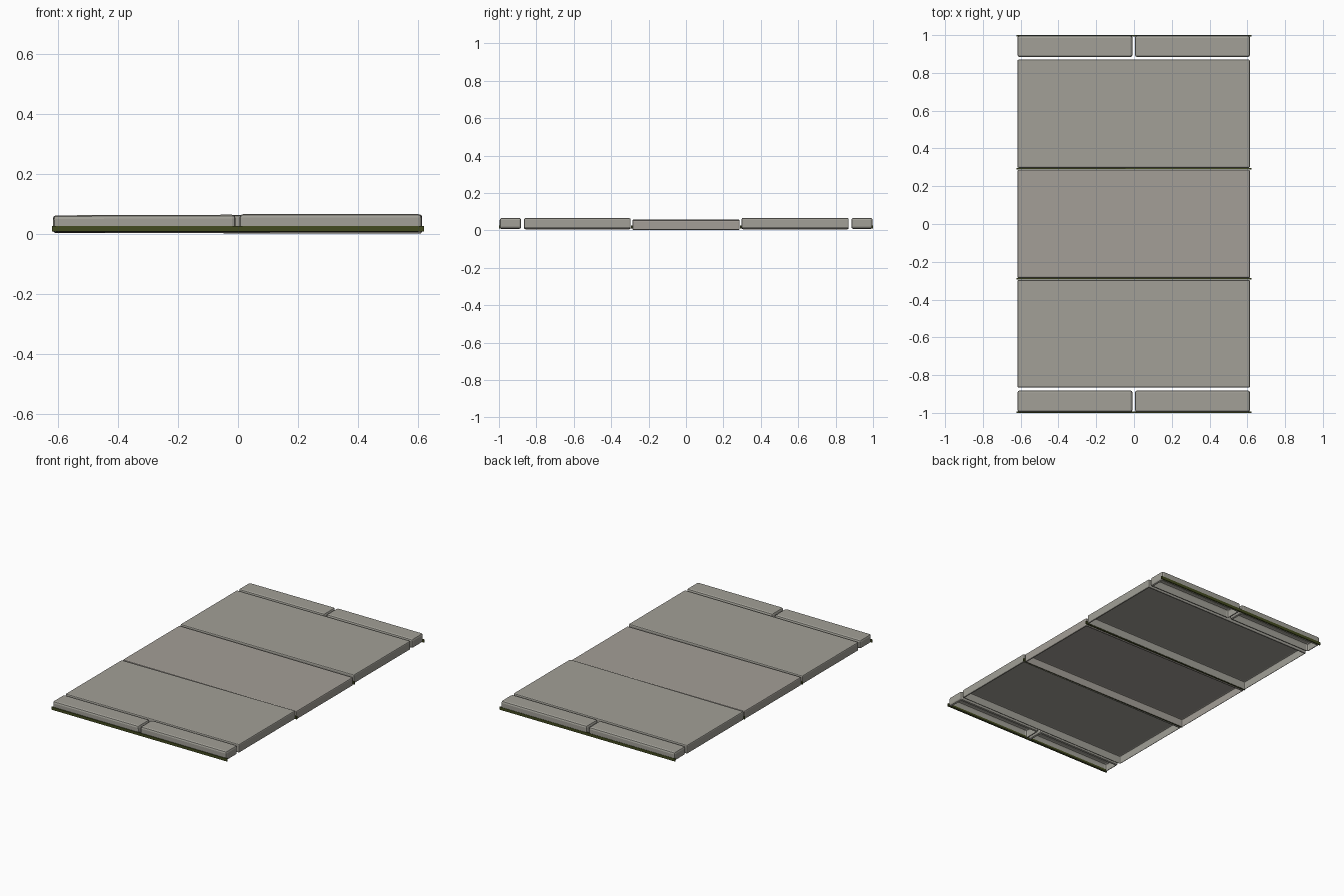
import bpy, bmesh, math

if "Cube" in bpy.data.objects:
    bpy.data.objects.remove(bpy.data.objects["Cube"])


def material(name, rgb):
    m = bpy.data.materials.new(name)
    m.diffuse_color = (*rgb, 1)
    m.use_nodes = True
    m.node_tree.nodes["Principled BSDF"].inputs["Base Color"].default_value = m.diffuse_color
    return m


STONE = material("grey stone", (0.36, 0.35, 0.31))
WARM = material("warm grey stone", (0.37, 0.345, 0.31))
MOSS = material("dark moss green", (0.055, 0.068, 0.014))


def finish(bm, name, mat, loc, rot=(0, 0, 0)):
    me = bpy.data.meshes.new(name)
    bm.to_mesh(me)
    bm.free()
    me.materials.append(mat)
    ob = bpy.data.objects.new(name, me)
    ob.location = loc
    ob.rotation_euler = [math.radians(a) for a in rot]
    bpy.context.collection.objects.link(ob)
    return ob


def box(size):
    bm = bmesh.new()
    bmesh.ops.create_cube(bm, size=1)
    bmesh.ops.scale(bm, vec=size, verts=bm.verts)
    return bm


def slab(name, x0, x1, y0, y1, z0, z1, mat, bevel, rot=(0, 0, 0)):
    """Chamfered stone shell, open underneath."""
    bm = box((x1 - x0, y1 - y0, z1 - z0))
    bmesh.ops.bevel(bm, geom=bm.edges[:], offset=bevel, segments=2,
                    profile=0.5, affect='EDGES')
    bm.normal_update()
    under = [f for f in bm.faces if f.normal.z < -0.95]
    bmesh.ops.delete(bm, geom=under, context='FACES')
    return finish(bm, name, mat, ((x0 + x1) / 2, (y0 + y1) / 2, (z0 + z1) / 2), rot)


# Three large paving slabs, each settled at a slight tilt
slab("front_slab", -0.617, 0.614, -0.866, -0.296, 0.008, 0.063, STONE, 0.007, (0, -0.2, 0))
slab("middle_slab", -0.617, 0.614, -0.286, 0.287, 0.003, 0.057, WARM, 0.007, (0, 0.14, 0))
slab("back_slab", -0.617, 0.614, 0.297, 0.870, 0.008, 0.064, STONE, 0.007, (0, -0.2, 0))

# Pairs of kerb stones at both ends
for end, y0, y1 in (("front", -0.996, -0.881), ("back", 0.884, 0.998)):
    slab(end + "_kerb_left", -0.617, -0.008, y0, y1, 0.008, 0.064, STONE, 0.012, (0, -0.2, 0))
    slab(end + "_kerb_right", 0.005, 0.614, y0, y1, 0.008, 0.067, STONE, 0.012)

# Moss strips: in the two slab joints and along the outer kerbs
for name, y, w in (("front_moss", -0.996, 0.008), ("front_joint_moss", -0.291, 0.008),
                   ("back_joint_moss", 0.292, 0.008), ("back_moss", 0.996, 0.008)):
    finish(box((1.242, w, 0.018)), name, MOSS, (0, y, 0.018))

# Faint round worn patch on the middle slab
bm = bmesh.new()
bmesh.ops.create_circle(bm, cap_ends=True, segments=14, radius=0.07)
finish(bm, "worn_patch", WARM, (0.25, -0.07, 0.0567), (0, 0.14, 0))
